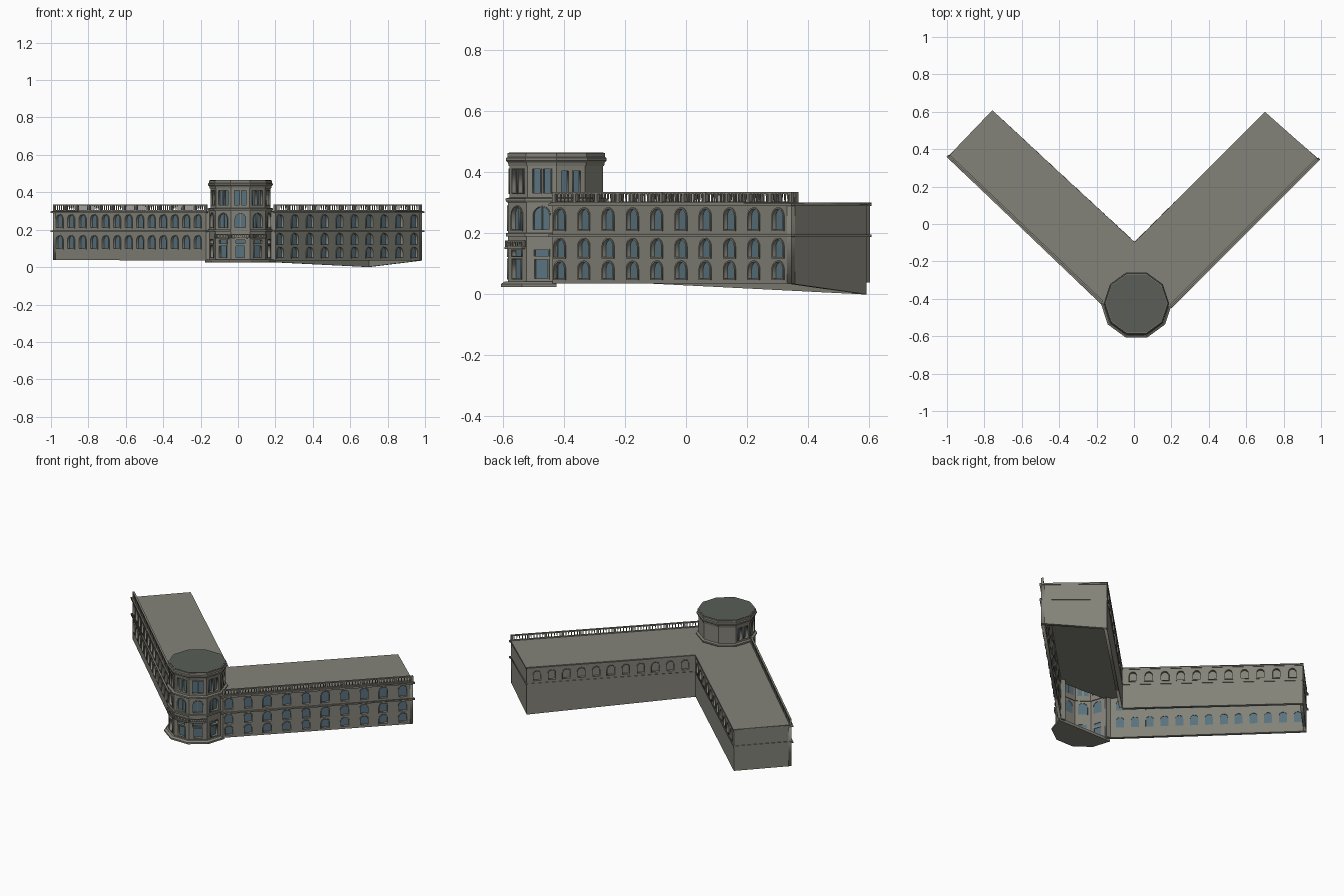
import bpy, bmesh
from math import sin, cos, pi, radians
from mathutils import Matrix, Vector

if "Cube" in bpy.data.objects:
    bpy.data.objects.remove(bpy.data.objects["Cube"])


def material(name, rgb):
    m = bpy.data.materials.new(name)
    m.diffuse_color = (*rgb, 1)
    m.use_nodes = True
    m.node_tree.nodes["Principled BSDF"].inputs["Base Color"].default_value = m.diffuse_color
    return m


STONE = material("stone", (0.23, 0.225, 0.19))
GLASS = material("glass", (0.10, 0.17, 0.21))
SLATE = material("slate", (0.10, 0.11, 0.095))


def add_object(name, mesh, mat, matrix=Matrix()):
    mesh.materials.clear()
    mesh.materials.append(mat)
    ob = bpy.data.objects.new(name, mesh)
    ob.matrix_world = matrix
    bpy.context.collection.objects.link(ob)
    return ob


def frame(a, b):
    """Wall frame: x runs from a to b, y is up, z points out of the wall."""
    x = Vector((b[0] - a[0], b[1] - a[1], 0))
    length = x.length
    x.normalize()
    up = Vector((0, 0, 1))
    m = Matrix((x, up, x.cross(up))).transposed().to_4x4()
    m.translation = (a[0], a[1], 0)
    return m, length


def plate(name, matrix, outlines, back, front, mat=STONE):
    """Flat plate from closed outlines; inner outlines become holes."""
    cu = bpy.data.curves.new(name, 'CURVE')
    cu.dimensions, cu.fill_mode, cu.extrude = '2D', 'BOTH', (front - back) / 2
    for pts in outlines:
        sp = cu.splines.new('POLY')
        sp.points.add(len(pts) - 1)
        for p, q in zip(sp.points, pts):
            p.co = (q[0], q[1], 0, 1)
        sp.use_cyclic_u = True
    tmp = bpy.data.objects.new(name, cu)
    bpy.context.collection.objects.link(tmp)
    dg = bpy.context.evaluated_depsgraph_get()
    mesh = bpy.data.meshes.new_from_object(tmp.evaluated_get(dg))
    bpy.data.objects.remove(tmp)
    return add_object(name, mesh, mat, matrix @ Matrix.Translation((0, 0, (front + back) / 2)))


def rect(u0, u1, z0, z1):
    return [(u0, z0), (u1, z0), (u1, z1), (u0, z1)]


def opening(u, w, z0, z1, arched=True, grow=0.0):
    w, z0, z1 = w + 2 * grow, z0 - grow, z1 + grow
    if not arched:
        return rect(u - w / 2, u + w / 2, z0, z1)
    r = w / 2
    arc = [(u + r * cos(pi * i / 8), z1 - r + r * sin(pi * i / 8)) for i in range(9)]
    return [(u - r, z0), (u + r, z0)] + arc


def wall(name, a, b, zl, zr, top, wins=(), pane=GLASS, trim=0.005):
    """Wall with window holes, panes set back and raised surrounds."""
    m, n = frame(a, b)
    plate(name, m, [[(0, zl), (n, zr), (n, top), (0, top)]] + [opening(*w) for w in wins], -0.018, 0)
    if wins:
        plate(name + "_panes", m, [opening(*w) for w in wins], -0.015, -0.012, pane)
        plate(name + "_surrounds", m, [opening(*w) for w in wins] +
              [opening(*w, grow=trim) for w in wins], -0.002, 0.004)


def ledge(name, a, b, z0, z1, out):
    m, n = frame(a, b)
    plate(name, m, [rect(-out, n + out, z0, z1)], -0.006, out)


def row(length, count, start, end, w, z0, z1):
    step = (length - start - end) / (count - 1)
    return [(start + i * step, w, z0, z1, True) for i in range(count)]


def balustrade(name, a, b, z0, z1, bays, per_bay, t, out=-0.006):
    """Pedestals, balusters and top rail along a line."""
    m, n = frame(a, b)
    bm = bmesh.new()

    def box(u, z, size):
        mat = Matrix.Translation((u, z, out)) @ Matrix.Diagonal((*size, 1))
        bmesh.ops.create_cube(bm, size=1, matrix=mat)
    h, mid, step = z1 - z0, (z0 + z1) / 2, n / bays
    box(n / 2, z1 - h * 0.09, (n, h * 0.18, t))
    box(n / 2, z0 + h * 0.07, (n, h * 0.14, t))
    for i in range(bays + 1):
        box(min(max(i * step, t / 2), n - t / 2), mid, (t * 1.1, h, t * 1.1))
        for j in range(1, per_bay + 1 if i < bays else 0):
            rot = Matrix.Translation(((i + j / (per_bay + 1)) * step, mid, out)) @ Matrix.Rotation(pi / 2, 4, 'X')
            bmesh.ops.create_cone(bm, segments=6, radius1=t * 0.32, radius2=t * 0.2,
                                  depth=h * 0.8, matrix=rot)
    mesh = bpy.data.meshes.new(name)
    bm.to_mesh(mesh)
    add_object(name, mesh, STONE, m)


CX, CY = 0.013, -0.425


def corner(r, k):
    return (CX + r * cos(radians(36 * k)), CY + r * sin(radians(36 * k)))


def ring(name, profile, k0=0, k1=10, mat=STONE):
    """Ten-sided ring, or part of one, from a closed (radius, z) profile."""
    bm = bmesh.new()
    full = k1 - k0 == 10
    cols = [[bm.verts.new((*corner(r, k), z)) for r, z in profile] for k in range(k0, k1 + (not full))]
    n = len(profile)
    for i in range(k1 - k0):
        c, d = cols[i], cols[(i + 1) % len(cols)]
        for j in range(n):
            bm.faces.new((c[j], d[j], d[(j + 1) % n], c[(j + 1) % n]))
    if not full:
        bm.faces.new(cols[0])
        bm.faces.new(cols[-1][::-1])
    bmesh.ops.remove_doubles(bm, verts=bm.verts, dist=1e-5)
    bmesh.ops.recalc_face_normals(bm, faces=bm.faces)
    mesh = bpy.data.meshes.new(name)
    bm.to_mesh(mesh)
    add_object(name, mesh, mat)


# Wing corners
L_OUT, L_BACK, L_TOWER = (-0.99, 0.36), (-0.757, 0.603), (-0.172, -0.42)
R_OUT, R_BACK, R_TOWER = (0.984, 0.345), (0.70, 0.592), (0.20, -0.438)
INNER = (0.003, -0.10)
TOP = 0.297

# Wing walls, open underneath
n = frame(L_OUT, L_TOWER)[1]
wall("left_facade", L_OUT, L_TOWER, 0.038, 0.035, TOP,
     row(n, 13, 0.05, 0.06, 0.046, 0.10, 0.168) + row(n, 13, 0.05, 0.06, 0.046, 0.212, 0.28))
n = frame(R_TOWER, R_OUT)[1]
wall("right_facade", R_TOWER, R_OUT, 0.035, 0.035, TOP,
     [w for z0, z1 in ((0.052, 0.106), (0.122, 0.18), (0.212, 0.28))
      for w in row(n, 10, 0.035, 0.06, 0.046, z0, z1)])
n = frame(R_BACK, INNER)[1]
wall("right_inner_wall", R_BACK, INNER, 0.0, 0.035, TOP, row(n, 11, 0.06, 0.06, 0.042, 0.212, 0.27), STONE)
n = frame(INNER, L_BACK)[1]
wall("left_inner_wall", INNER, L_BACK, 0.035, 0.038, TOP, row(n, 11, 0.06, 0.06, 0.042, 0.212, 0.27), STONE)
wall("left_end_wall", L_BACK, L_OUT, 0.038, 0.038, TOP)
wall("right_end_wall", R_OUT, R_BACK, 0.035, 0.0, TOP)
wall("left_return", L_TOWER, corner(0.15, 5), 0.035, 0.035, TOP)
wall("right_return", corner(0.15, 0), R_TOWER, 0.035, 0.035, TOP)

# Ledges between the floors and under the roof
for name, a, b, out in (("left_front", L_OUT, L_TOWER, 0.009), ("right_front", R_TOWER, R_OUT, 0.009),
                        ("left_end", L_BACK, L_OUT, 0.004), ("right_end", R_OUT, R_BACK, 0.004),
                        ("right_inner", R_BACK, INNER, 0.003), ("left_inner", INNER, L_BACK, 0.003)):
    ledge(name + "_floor_ledge", a, b, 0.188, 0.196, out)
    ledge(name + "_eaves", a, b, 0.289, 0.298, out)

# Flat V-shaped roof
plate("wing_roof", Matrix(), [[(-0.997, 0.357), (-0.757, 0.608), (0.003, -0.097), (0.70, 0.60), (0.992, 0.341),
                               (0.205, -0.444), (0.013, -0.44), (-0.176, -0.426)]], 0.295, 0.301)

# Roof balustrades on the front edges
balustrade("left_balustrade", L_OUT, L_TOWER, 0.30, 0.336, 13, 5, 0.011)
balustrade("right_balustrade", R_TOWER, R_OUT, 0.30, 0.336, 11, 5, 0.011)

# Tower walls: five lower fronts, ten upper sides
RL, RU = 0.166, 0.161
for k in range(5, 10):
    a, b = corner(RL, k), corner(RL, k + 1)
    m, n = frame(a, b)
    u = n / 2
    wins = [(u, 0.056, 0.212, 0.287, True), (u, 0.046, 0.052, 0.114, False), (u, 0.05, 0.126, 0.145, False)]
    wall(f"tower_lower_{k}", a, b, 0.035, 0.035, 0.31, wins, GLASS, 0.004)
    plate(f"tower_window_bar_{k}", m, [rect(u - 0.002, u + 0.002, 0.21, 0.286)], -0.013, -0.006)
    if 6 <= k <= 8:
        plate(f"balcony_slab_{k}", m, [rect(0.01, n - 0.01, 0.149, 0.155)], -0.005, 0.012)
        balustrade(f"balcony_{k}", corner(RL, k), corner(RL, k + 1), 0.155, 0.176, 1, 9, 0.006, 0.007)
for k in range(10):
    a, b = corner(RU, k), corner(RU, k + 1)
    n = frame(a, b)[1]
    wins = []
    if k >= 5:
        wins = [(n / 2 + s * 0.018, 0.026, 0.332, 0.41, False) for s in (-1, 1)]
    elif k in (0, 4):
        wins = [(n / 2 + s * 0.021, 0.024, 0.332, 0.405, False) for s in (-1, 1)]
    wall(f"tower_upper_{k}", a, b, 0.30, 0.30, 0.45, wins, GLASS, 0.003)

# Tower bands, cornice, roof and entrance plinth
ring("tower_floor_band", [(0.155, 0.19), (0.174, 0.19), (0.174, 0.2), (0.155, 0.204)], 5, 10)
ring("tower_middle_band", [(0.15, 0.301), (0.17, 0.301), (0.175, 0.308), (0.175, 0.314), (0.15, 0.32)])
ring("tower_cornice", [(0.15, 0.42), (0.164, 0.42), (0.167, 0.432), (0.173, 0.438),
                       (0.173, 0.446), (0.168, 0.45), (0.168, 0.463), (0.15, 0.463)])
ring("tower_roof", [(0, 0.456), (0.163, 0.456), (0.163, 0.465), (0, 0.465)], mat=SLATE)
ring("tower_plinth", [(0, 0.024), (0.19, 0.024), (0.19, 0.034), (0.178, 0.042), (0, 0.042)], 5, 10)
